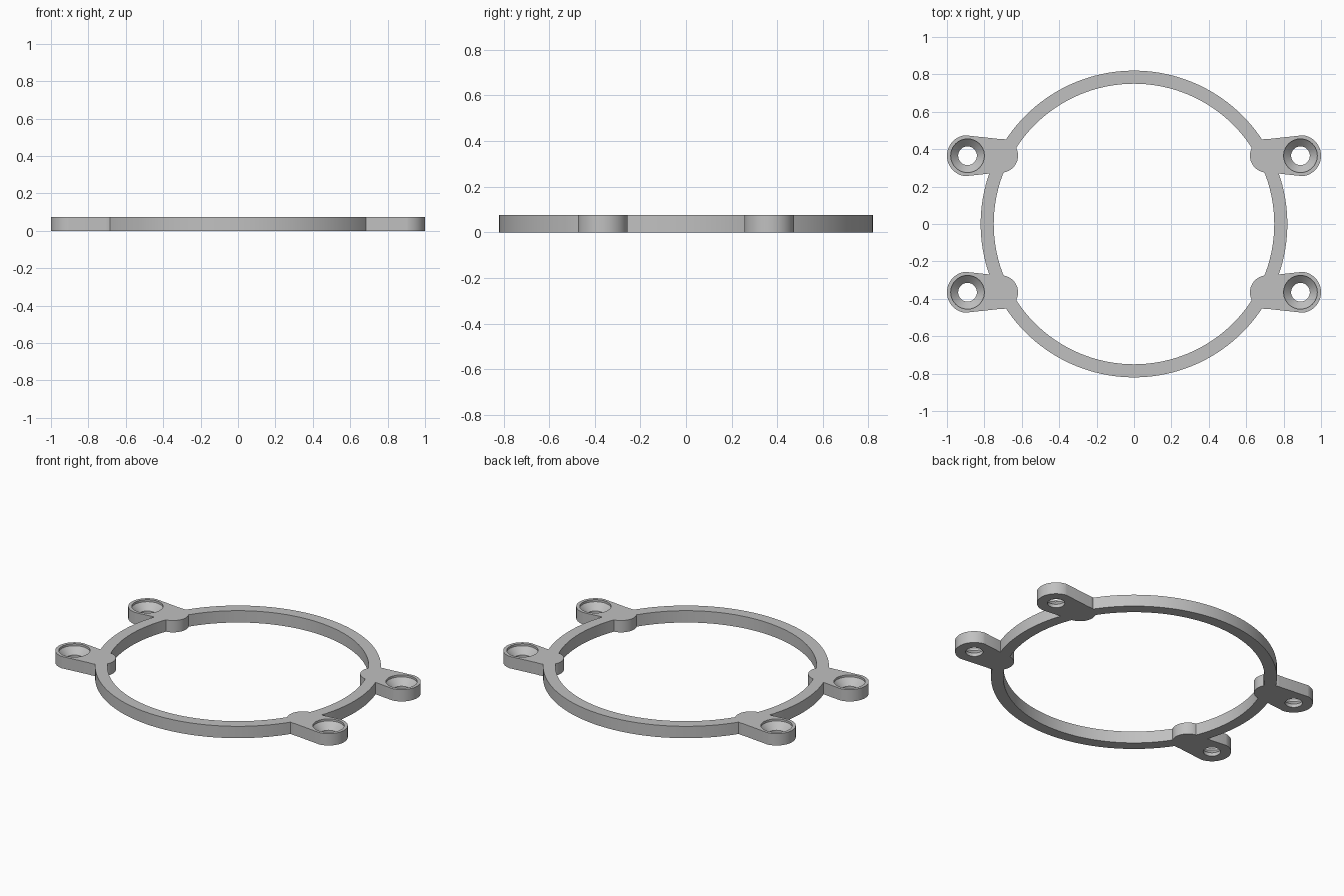
import bpy, bmesh, math
from mathutils import Vector

HEIGHT = 0.075
EAR_X, EAR_Y = 0.89, 0.365
ROOT_X = 0.71

cube = bpy.data.objects.get("Cube")
if cube:
    bpy.data.objects.remove(cube, do_unlink=True)

grey = bpy.data.materials.new("light_grey")
grey.use_nodes = True
colour = (0.53, 0.53, 0.53, 1)
grey.diffuse_color = colour
grey.node_tree.nodes["Principled BSDF"].inputs["Base Color"].default_value = colour


def finish(name, bm):
    bmesh.ops.recalc_face_normals(bm, faces=bm.faces)
    mesh = bpy.data.meshes.new(name)
    bm.to_mesh(mesh)
    bm.free()
    mesh.materials.append(grey)
    obj = bpy.data.objects.new(name, mesh)
    bpy.context.collection.objects.link(obj)
    return obj


def lathe(name, profile, centre, steps, closed):
    """Revolve (radius, z) points; closed joins last to first, otherwise cap both ends."""
    bm = bmesh.new()
    rings = []
    for r, z in profile:
        rings.append([bm.verts.new((centre[0] + r * math.cos(math.tau * i / steps),
                                    centre[1] + r * math.sin(math.tau * i / steps), z))
                      for i in range(steps)])
    pairs = list(zip(rings, rings[1:]))
    if closed:
        pairs.append((rings[-1], rings[0]))
    else:
        bm.faces.new(rings[0])
        bm.faces.new(rings[-1])
    for a, b in pairs:
        for i in range(steps):
            j = (i + 1) % steps
            bm.faces.new((a[i], a[j], b[j], b[i]))
    return finish(name, bm)


def ear(name, sx, sy, steps=32):
    """Tapered lug wrapped tangentially around a tip circle and a root circle."""
    tip, root = 0.11, 0.09
    lean = math.acos((tip - root) / (EAR_X - ROOT_X))
    points = []
    for x, r, start, end in ((EAR_X, tip, -lean, lean),
                             (ROOT_X, root, lean, math.tau - lean)):
        for i in range(steps + 1):
            a = start + (end - start) * i / steps
            points.append((sx * (x + r * math.cos(a)), sy * (EAR_Y + r * math.sin(a)), 0))
    bm = bmesh.new()
    base = bm.faces.new([bm.verts.new(p) for p in points])
    top = bmesh.ops.extrude_face_region(bm, geom=[base])
    bmesh.ops.translate(bm, vec=Vector((0, 0, HEIGHT)),
                        verts=[v for v in top["geom"] if isinstance(v, bmesh.types.BMVert)])
    return finish(name, bm)


def combine(target, tool, operation):
    tool.hide_render = True
    mod = target.modifiers.new(operation.lower(), "BOOLEAN")
    mod.operation = operation
    mod.solver = "EXACT"
    mod.object = tool
    bpy.context.view_layer.objects.active = target
    bpy.ops.object.modifier_apply(modifier=mod.name)
    bpy.data.objects.remove(tool, do_unlink=True)


# Round band
frame = lathe("mounting_ring", [(0.75, 0), (0.82, 0), (0.82, HEIGHT), (0.75, HEIGHT)],
              (0, 0), 144, True)

# Four lugs, each with a countersunk screw hole
hole = [(0.05, -0.02), (0.05, 0.022), (0.09, 0.062), (0.09, HEIGHT + 0.02)]
for sx in (-1, 1):
    for sy in (-1, 1):
        combine(frame, ear("screw_lug", sx, sy), "UNION")
        combine(frame, lathe("hole_cutter", hole, (sx * EAR_X, sy * EAR_Y), 48, False),
                "DIFFERENCE")

# Smooth curved walls, crisp rims
bpy.ops.object.select_all(action="DESELECT")
frame.select_set(True)
bpy.context.view_layer.objects.active = frame
bpy.ops.object.shade_smooth_by_angle(angle=math.radians(25))
